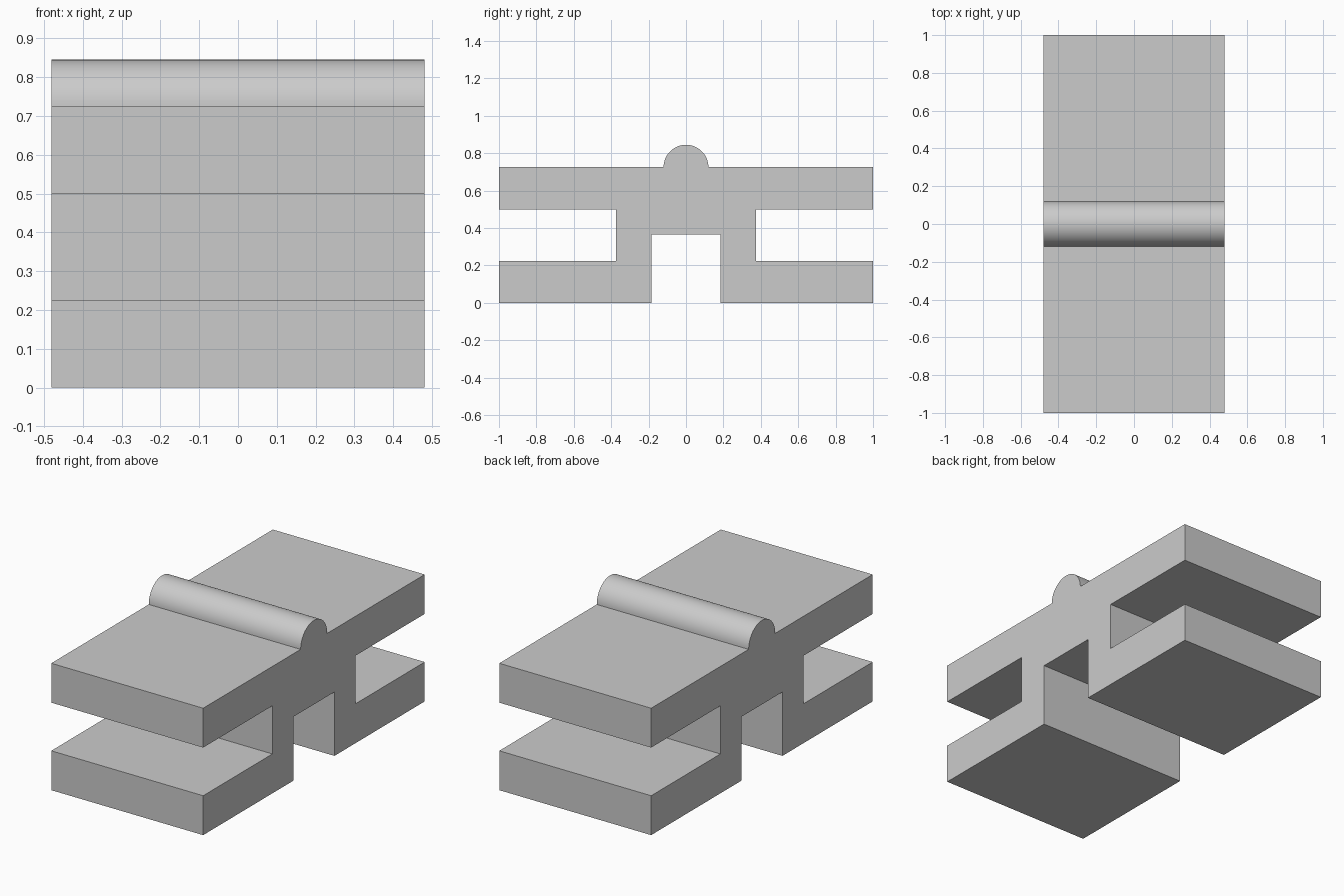
import bpy
import bmesh
from math import cos, sin, pi, radians

cube = bpy.data.objects.get("Cube")
if cube:
    bpy.data.objects.remove(cube, do_unlink=True)

HALF_WIDTH = 0.48
DECK_TOP = 0.725
RIDGE_RADIUS = 0.12
ARC_STEPS = 32

# Material
grey = bpy.data.materials.new("plain_grey")
grey.use_nodes = True
colour = (0.6, 0.6, 0.6, 1)
grey.diffuse_color = colour
grey.node_tree.nodes["Principled BSDF"].inputs["Base Color"].default_value = colour

# Half of the side profile (y, z): slot, foot, web, upper deck
half = [(0.185, 0.365), (0.185, 0), (1, 0), (1, 0.225),
        (0.375, 0.225), (0.375, 0.5), (1, 0.5), (1, DECK_TOP)]

# Round ridge on the deck
ridge = []
for i in range(ARC_STEPS + 1):
    a = pi * i / ARC_STEPS
    ridge.append((RIDGE_RADIUS * cos(a), DECK_TOP + RIDGE_RADIUS * sin(a)))

profile = half + ridge + [(-y, z) for y, z in reversed(half)]

# Extrude the profile across the width
bm = bmesh.new()
face = bm.faces.new([bm.verts.new((-HALF_WIDTH, y, z)) for y, z in profile])
result = bmesh.ops.extrude_face_region(bm, geom=[face], use_keep_orig=True)
moved = [v for v in result["geom"] if isinstance(v, bmesh.types.BMVert)]
bmesh.ops.translate(bm, verts=moved, vec=(2 * HALF_WIDTH, 0, 0))
bmesh.ops.recalc_face_normals(bm, faces=bm.faces)
mesh = bpy.data.meshes.new("slotted_rail_block")
bm.to_mesh(mesh)
bm.free()

block = bpy.data.objects.new("slotted_rail_block", mesh)
bpy.context.collection.objects.link(block)
mesh.materials.append(grey)

# Smooth ridge, sharp corners
bpy.ops.object.select_all(action="DESELECT")
block.select_set(True)
bpy.context.view_layer.objects.active = block
bpy.ops.object.shade_smooth_by_angle(angle=radians(30))
